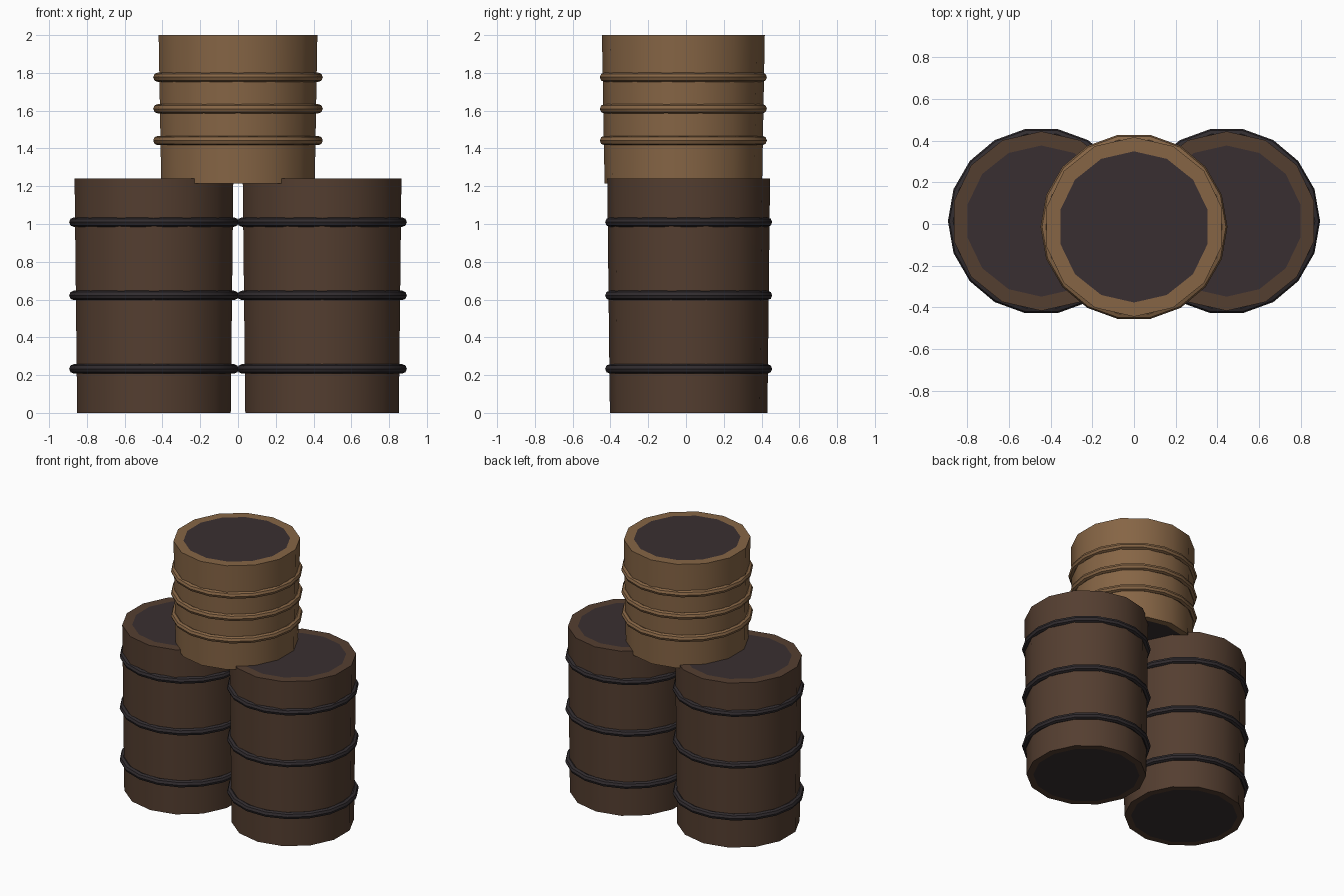
import bpy, bmesh, math

if "Cube" in bpy.data.objects:
    bpy.data.objects.remove(bpy.data.objects["Cube"])


def material(name, rgb):
    # sRGB 0-255 to linear
    m = bpy.data.materials.new(name)
    lin = [((c / 255 + 0.055) / 1.055) ** 2.4 for c in rgb]
    m.diffuse_color = (*lin, 1)
    m.use_nodes = True
    m.node_tree.nodes["Principled BSDF"].inputs["Base Color"].default_value = m.diffuse_color
    return m


DARK_WOOD = material("dark brown wood", (84, 62, 48))
LIGHT_WOOD = material("light tan wood", (134, 101, 69))
LID = material("dark lid", (57, 47, 49))
IRON = material("black iron", (49, 44, 47))


def finish(bm, name, loc, mats):
    bmesh.ops.recalc_face_normals(bm, faces=bm.faces)
    me = bpy.data.meshes.new(name)
    bm.to_mesh(me)
    bm.free()
    for m in mats:
        me.materials.append(m)
    ob = bpy.data.objects.new(name, me)
    ob.location = loc
    bpy.context.collection.objects.link(ob)
    bpy.ops.object.select_all(action='DESELECT')
    ob.select_set(True)
    bpy.context.view_layer.objects.active = ob
    bpy.ops.object.shade_smooth_by_angle(angle=math.radians(40))


def body(name, loc, height, wood):
    # slightly tapered 14-sided cask, corners on the y axis, flush lids inset
    bm = bmesh.new()
    n = 14
    rings = [(0.37, 0), (0.417, 0), (0.431, height), (0.363, height)]
    loops = []
    for r, z in rings:
        loops.append([bm.verts.new((r * math.sin(2 * math.pi * i / n),
                                    r * math.cos(2 * math.pi * i / n), z))
                      for i in range(n)])
    for a, b in zip(loops, loops[1:]):
        for i in range(n):
            j = (i + 1) % n
            bm.faces.new((a[i], a[j], b[j], b[i]))
    for loop in (loops[0], loops[-1]):
        bm.faces.new(loop).material_index = 1
    finish(bm, name, loc, [wood, LID])


def hoop(name, loc, mat, major=0.424, minor=0.025, n=18, k=8):
    # 18-sided ring with a round section
    bm = bmesh.new()
    grid = []
    for i in range(n):
        a = 2 * math.pi * i / n
        row = []
        for j in range(k):
            b = 2 * math.pi * j / k
            r = major + minor * math.cos(b)
            row.append(bm.verts.new((r * math.cos(a), r * math.sin(a),
                                     minor * math.sin(b))))
        grid.append(row)
    for i in range(n):
        p, q = grid[i], grid[(i + 1) % n]
        for j in range(k):
            l = (j + 1) % k
            bm.faces.new((p[j], q[j], q[l], p[l]))
    finish(bm, name, loc, [mat])


def barrel(name, x, y, z, height, wood, hoop_mat, hoop_heights):
    body(name + "_barrel", (x, y, z), height, wood)
    for i, h in enumerate(hoop_heights):
        hoop(f"{name}_hoop_{i + 1}", (x, y, h), hoop_mat)


# two tall barrels side by side, one short barrel on top
for side, x in (("left", -0.445), ("right", 0.445)):
    barrel(side, x, 0.014, 0, 1.24, DARK_WOOD, IRON, (0.233, 0.622, 1.01))
barrel("top", 0, -0.014, 1.215, 0.785, LIGHT_WOOD, LIGHT_WOOD,
       (1.442, 1.61, 1.777))
